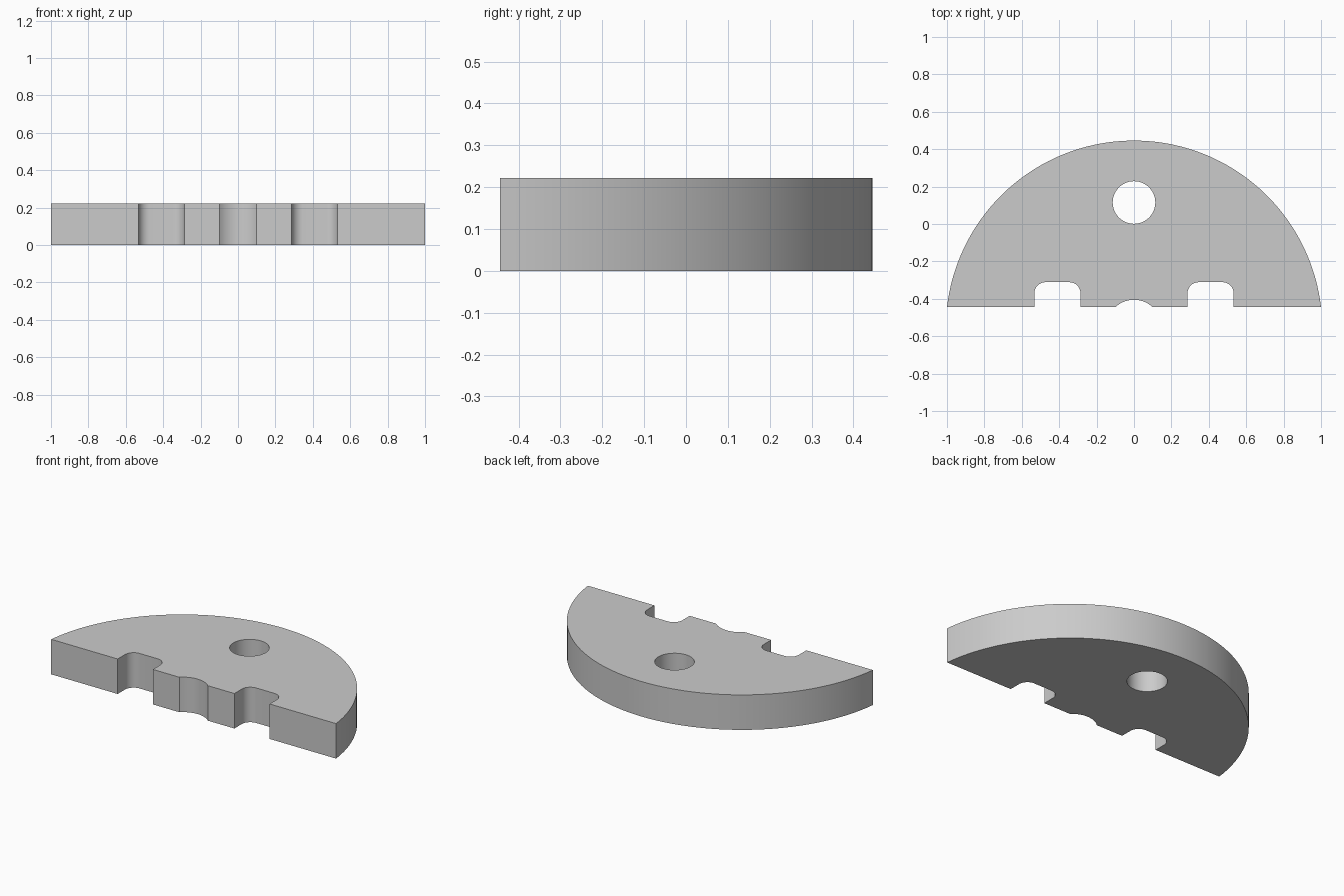
import bpy, bmesh, math

if "Cube" in bpy.data.objects:
    bpy.data.objects.remove(bpy.data.objects["Cube"])

THICK = 0.222
FLAT_Y, TOP_Y = -0.445, 0.446


def arc(cx, cy, r, a0, a1, n):
    """Points on a circular arc, angles in radians, both ends included."""
    return [(cx + r * math.cos(a0 + (a1 - a0) * i / n),
             cy + r * math.sin(a0 + (a1 - a0) * i / n)) for i in range(n + 1)]


def shallow_arc(half, height, n, left_to_right):
    """Arc standing on the flat edge with a given half chord and height."""
    r = (half ** 2 + height ** 2) / (2 * height)
    cy = FLAT_Y + height - r
    a = math.atan2(FLAT_Y - cy, half)
    ends = (math.pi - a, a) if left_to_right else (a, math.pi - a)
    return arc(0, cy, r, *ends, n)


def notch(x0, x1, top, r):
    """Slot in the flat edge with two rounded inner corners."""
    return ([(x0, FLAT_Y)]
            + arc(x0 + r, top - r, r, math.pi, math.pi / 2, 8)
            + arc(x1 - r, top - r, r, math.pi / 2, 0, 8)
            + [(x1, FLAT_Y)])


# Outline: big curved rim, then the flat edge with slots and a shallow scoop
outline = (shallow_arc(1.0, TOP_Y - FLAT_Y, 80, False)
           + notch(-0.533, -0.286, -0.311, 0.06)
           + shallow_arc(0.1, 0.04, 14, True)
           + notch(0.286, 0.533, -0.311, 0.06))
# Round through hole
hole = arc(0, 0.115, 0.114, 0, 2 * math.pi, 48)[:-1]

bm = bmesh.new()
for loop in (outline, hole):
    vs = [bm.verts.new((x, y, 0)) for x, y in loop]
    for a, b in zip(vs, vs[1:] + vs[:1]):
        bm.edges.new((a, b))
bmesh.ops.triangle_fill(bm, edges=bm.edges[:], use_beauty=True, normal=(0, 0, 1))
bm.normal_update()
for f in bm.faces:
    if f.normal.z < 0:
        f.normal_flip()

mesh = bpy.data.meshes.new("half_round_plate")
bm.to_mesh(mesh)
bm.free()
plate = bpy.data.objects.new("half_round_plate", mesh)
bpy.context.collection.objects.link(plate)

# Plain grey finish
grey = bpy.data.materials.new("light grey")
grey.diffuse_color = (0.6, 0.6, 0.6, 1)
grey.use_nodes = True
grey.node_tree.nodes["Principled BSDF"].inputs["Base Color"].default_value = grey.diffuse_color
mesh.materials.append(grey)

# Give the plate its thickness, upward from the ground
solid = plate.modifiers.new("thickness", 'SOLIDIFY')
solid.thickness = THICK
solid.offset = 1
bpy.context.view_layer.objects.active = plate
plate.select_set(True)
bpy.ops.object.modifier_apply(modifier=solid.name)
bpy.ops.object.shade_smooth_by_angle(angle=math.radians(30))
